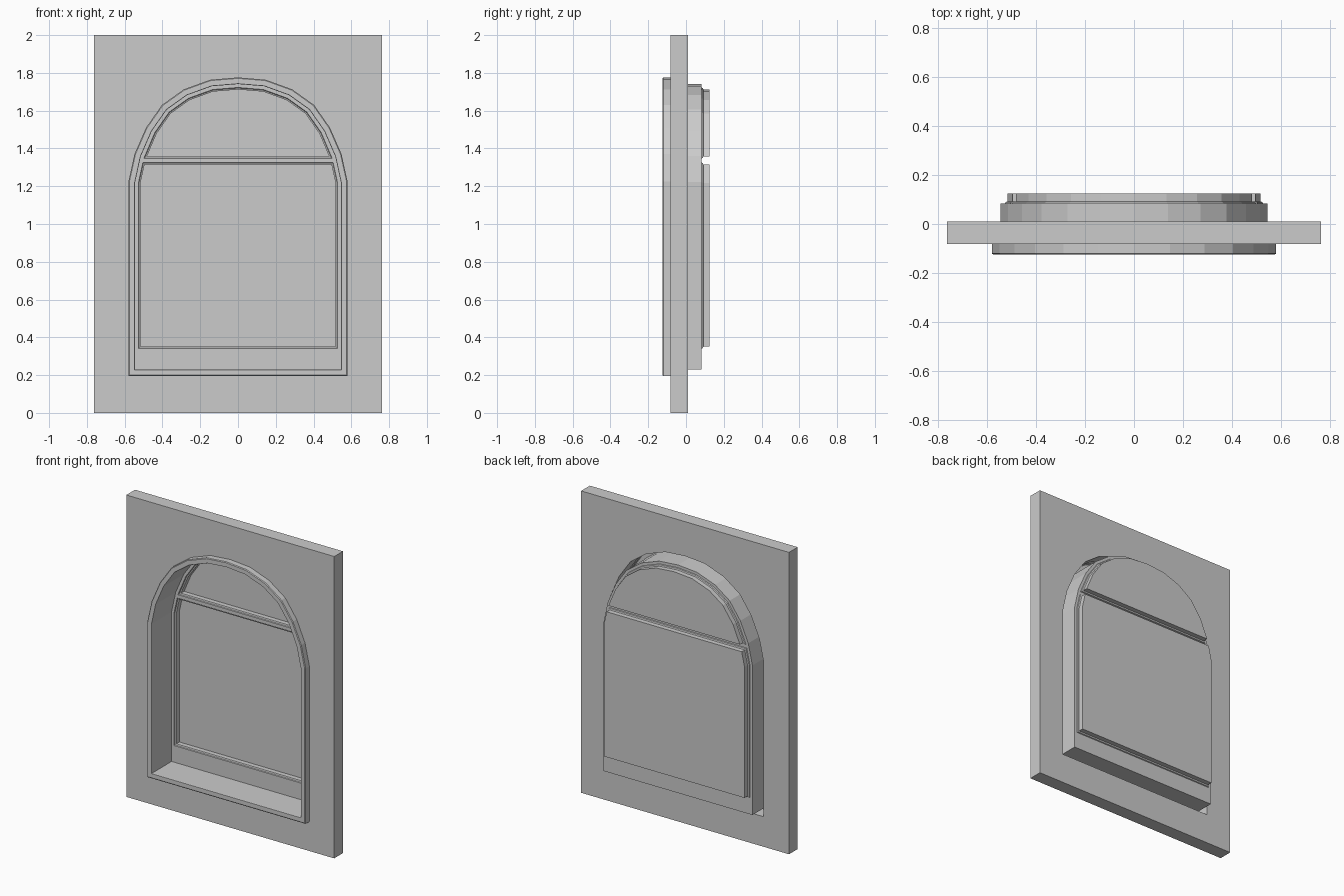
import bpy, bmesh
from mathutils import Vector

if "Cube" in bpy.data.objects:
    bpy.data.objects.remove(bpy.data.objects["Cube"])

# right half of the arched outline (x, z), bottom to crown
HALF = [(.58, .195), (.58, 1.225), (.548, 1.37), (.487, 1.51), (.403, 1.63),
        (.287, 1.713), (.146, 1.764)]
OUTLINE = HALF + [(0, 1.776)] + [(-x, z) for x, z in reversed(HALF)]


def inset(pts, d):
    """Mitred inset of a convex counter-clockwise outline."""
    res = []
    n = len(pts)
    for i in range(n):
        a, b, c = (Vector(pts[k % n]) for k in (i - 1, i, i + 1))
        u, v = (b - a).normalized(), (c - b).normalized()
        n1, n2 = Vector((-u.y, u.x)), Vector((-v.y, v.x))
        res.append(tuple(b + (n1 + n2) * d / (1 + n1.dot(n2))))
    return res


def clip(pts, z, above):
    """Cut the outline at height z, dropping points too near the cut."""
    s = 1 if above else -1
    res = []
    for a, b in zip(pts, pts[1:] + pts[:1]):
        if s * (a[1] - z) > .02:
            res.append(a)
        if (a[1] - z) * (b[1] - z) < 0:
            t = (z - a[1]) / (b[1] - a[1])
            res.append((a[0] + t * (b[0] - a[0]), z))
    return res


def loop(bm, pts, y):
    return [bm.verts.new((x, y, z)) for x, z in pts]


def skin(bm, loops):
    """Join successive loops with quads."""
    for A, B in zip(loops, loops[1:]):
        n = len(A)
        for i in range(n):
            j = (i + 1) % n
            bm.faces.new((A[i], A[j], B[j], B[i]))


def fill(bm, *loops):
    """Flat sheet bounded by the first loop, with the others as holes."""
    edges = []
    for L in loops:
        for a, b in zip(L, L[1:] + L[:1]):
            edges.append(bm.edges.get((a, b)) or bm.edges.new((a, b)))
    bmesh.ops.triangle_fill(bm, use_beauty=True, edges=edges, normal=(0, -1, 0))


def finish(bm, name):
    bmesh.ops.recalc_face_normals(bm, faces=bm.faces)
    me = bpy.data.meshes.new(name)
    bm.to_mesh(me)
    bm.free()
    bpy.context.collection.objects.link(bpy.data.objects.new(name, me))


# wall slab with arched opening
WF, WB = -.081, .01
rect = [(.762, 0), (.762, 2), (-.762, 2), (-.762, 0)]
hole = inset(OUTLINE, .004)
bm = bmesh.new()
rf, rb = loop(bm, rect, WF), loop(bm, rect, WB)
hf, hb = loop(bm, hole, WF), loop(bm, hole, WB)
skin(bm, [rf, rb])
skin(bm, [hf, hb])
fill(bm, rf, hf)
fill(bm, rb, hb)
finish(bm, "wall")

# pane openings in the back plate
PLATE, PANE = .083, .124
sash = inset(OUTLINE, .053)
upper = clip(sash, 1.347, True)
lower = clip(clip(sash, 1.325, False), .34, True) if sash[0][1] < .34 else sash
panes = {"upper_pane": upper, "lower_pane": lower}

# frame: moulding, deep reveal and back plate
bm = bmesh.new()
rings = [loop(bm, inset(OUTLINE, d), y) for d, y in
         [(0, WF), (0, -.12), (.005, -.124), (.033, -.124), (.035, -.12), (.035, PLATE)]]
skin(bm, rings)
fill(bm, rings[-1], *[loop(bm, p, PLATE) for p in panes.values()])
finish(bm, "window_frame")

# panes: rounded lip, straight step and flat glass
for name, p in panes.items():
    bm = bmesh.new()
    rings = [loop(bm, inset(p, d), y) for d, y in
             [(0, PLATE), (.003, PLATE + .006), (.011, PLATE + .009), (.011, PANE)]]
    skin(bm, rings)
    bm.faces.new(rings[-1])
    finish(bm, name)
